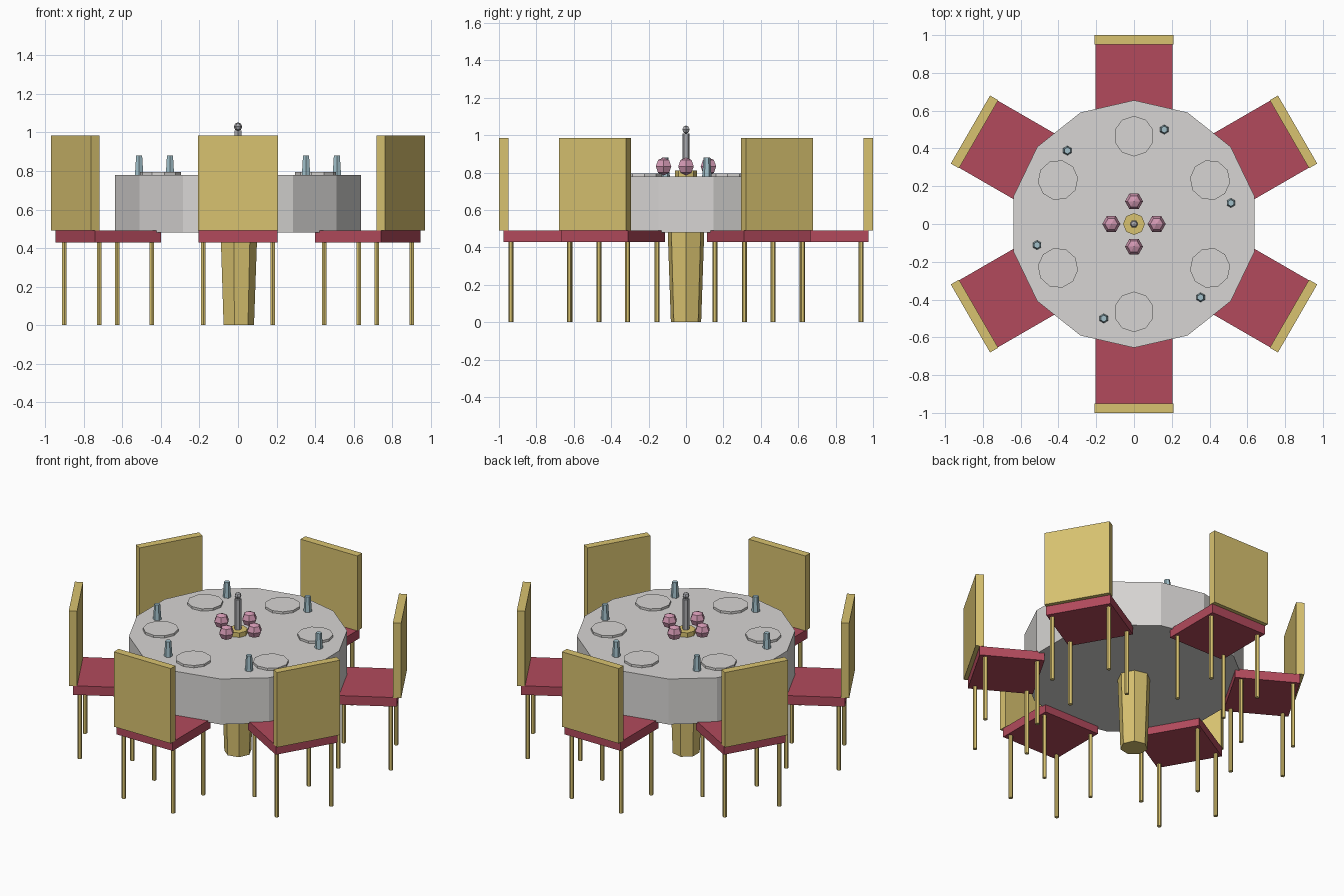
import bpy, bmesh
from math import pi, cos, sin, radians
from mathutils import Matrix, Vector

cube = bpy.data.objects.get("Cube")
if cube:
    bpy.data.objects.remove(cube, do_unlink=True)


def material(name, rgb):
    lin = [((c / 255 + 0.055) / 1.055) ** 2.4 for c in rgb] + [1.0]
    m = bpy.data.materials.new(name)
    m.use_nodes = True
    m.diffuse_color = lin
    node = next(n for n in m.node_tree.nodes if n.type == 'BSDF_PRINCIPLED')
    node.inputs["Base Color"].default_value = lin
    return m


GOLD = material("pale gold", (216, 194, 112))
CLOTH = material("light grey", (215, 213, 211))
RED = material("crimson", (178, 74, 92))
PINK = material("rose pink", (210, 152, 178))
GLASS = material("blue grey", (162, 192, 202))
SILVER = material("silver grey", (172, 172, 176))


def finish(bm, name, mat, matrix):
    bm.transform(matrix)
    mesh = bpy.data.meshes.new(name)
    bm.to_mesh(mesh)
    bm.free()
    mesh.materials.append(mat)
    ob = bpy.data.objects.new(name, mesh)
    bpy.context.collection.objects.link(ob)
    return ob


def prism(name, mat, x, y, z0, z1, r0, r1, sides, first_angle=90, spin=Matrix()):
    """Upright prism or frustum with its first corner at first_angle."""
    bm = bmesh.new()
    rings = []
    for z, r in ((z0, r0), (z1, r1)):
        rings.append([bm.verts.new((x + r * cos(a), y + r * sin(a), z))
                      for a in (radians(first_angle) + 2 * pi * i / sides for i in range(sides))])
    low, high = rings
    bm.faces.new(low[::-1])
    bm.faces.new(high)
    for i in range(sides):
        j = (i + 1) % sides
        bm.faces.new((low[i], low[j], high[j], high[i]))
    return finish(bm, name, mat, spin)


def box(name, mat, low, high, spin):
    low, high = Vector(low), Vector(high)
    bm = bmesh.new()
    bmesh.ops.create_cube(bm, size=1)
    place = Matrix.Translation((low + high) / 2) @ Matrix.Diagonal((*(high - low), 1))
    return finish(bm, name, mat, spin @ place)


def ball(name, mat, x, y, z, r, segments, rings):
    bm = bmesh.new()
    bmesh.ops.create_uvsphere(bm, u_segments=segments, v_segments=rings, radius=r)
    return finish(bm, name, mat, Matrix.Translation((x, y, z)) @ Matrix.Rotation(pi / 2, 4, 'Z'))


# Table
prism("table_top", CLOTH, 0, 0, 0.48, 0.78, 0.655, 0.655, 14)
prism("table_pedestal", GOLD, 0, 0, 0, 0.48, 0.083, 0.1, 7, 0)

# Centrepiece: base, post with finial, and four flower balls
prism("centrepiece_base", GOLD, 0, 0, 0.78, 0.81, 0.058, 0.058, 8)
prism("centrepiece_post", SILVER, 0, 0, 0.81, 1.01, 0.02, 0.02, 6)
ball("centrepiece_finial", SILVER, 0, 0, 1.03, 0.022, 6, 4)
for i in range(4):
    a = i * pi / 2
    ball(f"flower_ball_{i + 1}", PINK, 0.12 * cos(a), 0.12 * sin(a), 0.833, 0.048, 6, 4)

# Six place settings and chairs, each built at the back and turned into place
for i in range(6):
    n = i + 1
    turn = Matrix.Rotation(i * pi / 3, 4, 'Z')
    prism(f"plate_{n}", CLOTH, 0, 0.465, 0.78, 0.795, 0.107, 0.107, 10, 90, turn)
    prism(f"glass_{n}", GLASS, 0.16, 0.5, 0.78, 0.88, 0.025, 0.018, 6, 90, turn)
    box(f"chair_seat_{n}", RED, (-0.205, 0.58, 0.43), (0.205, 0.975, 0.49), turn)
    box(f"chair_back_{n}", GOLD, (-0.208, 0.95, 0.49), (0.208, 1.0, 0.985), turn)
    for x, side in ((-0.18, "right"), (0.18, "left")):
        for y, end in ((0.62, "front"), (0.936, "back")):
            prism(f"chair_{n}_{end}_{side}_leg", GOLD, x, y, 0, 0.43, 0.0135, 0.0135, 6, 90, turn)
